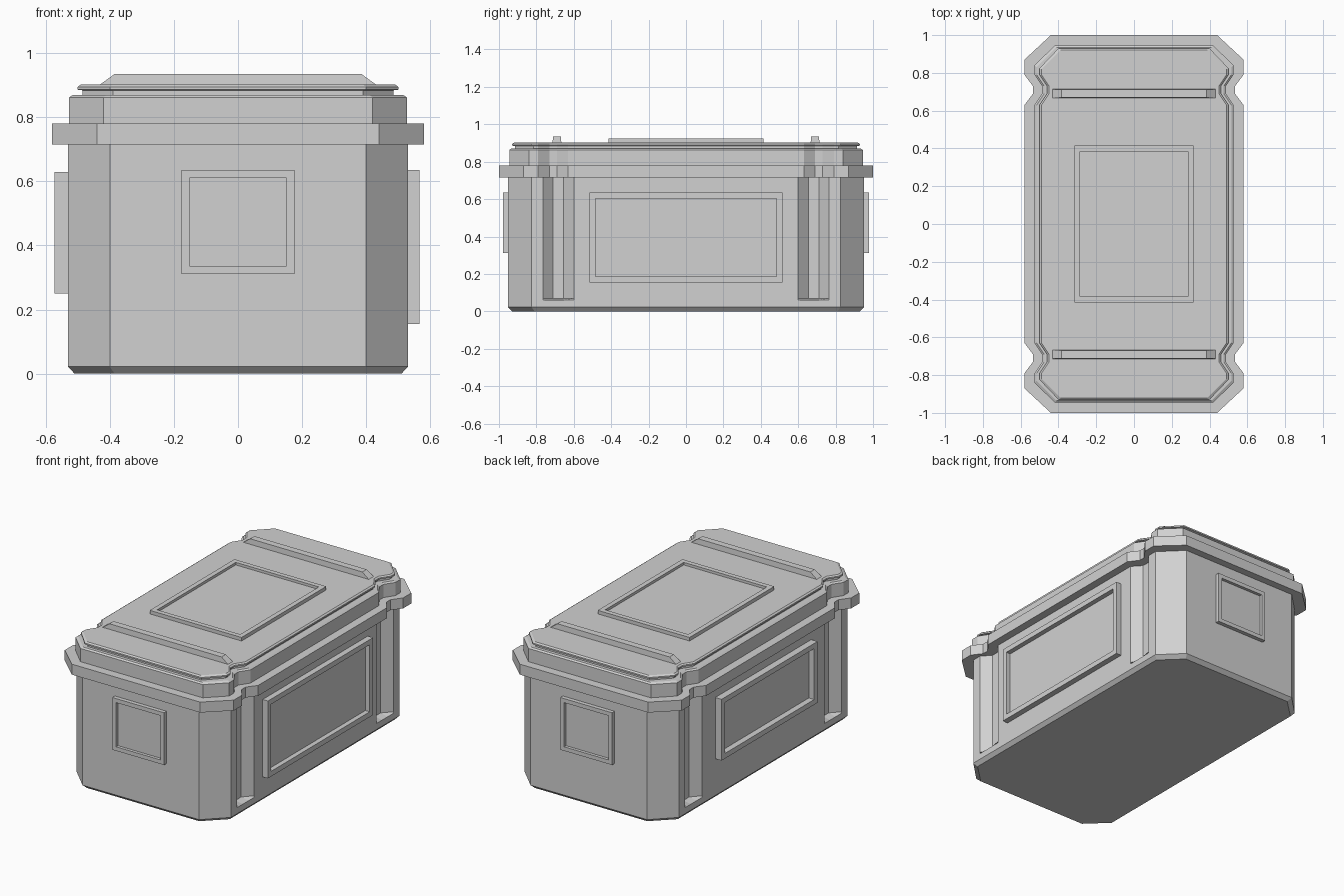
import bpy, bmesh
from math import radians
from mathutils import Matrix

cube = bpy.data.objects.get("Cube")
if cube:
    bpy.data.objects.remove(cube, do_unlink=True)

grey = bpy.data.materials.new("light grey")
grey.use_nodes = True
color = (0.64, 0.64, 0.64, 1)
grey.diffuse_color = color
grey.node_tree.nodes["Principled BSDF"].inputs["Base Color"].default_value = color


def loft(name, rings, matrix=Matrix()):
    """Join stacked outlines, given as (points, height), into a closed solid."""
    bm = bmesh.new()
    loops = [[bm.verts.new((x, y, z)) for x, y in pts] for pts, z in rings]
    for low, high in zip(loops, loops[1:]):
        for i in range(len(low)):
            j = (i + 1) % len(low)
            bm.faces.new((low[i], low[j], high[j], high[i]))
    bm.faces.new(loops[0][::-1])
    bm.faces.new(loops[-1])
    bmesh.ops.dissolve_limit(bm, angle_limit=radians(0.5), verts=bm.verts, edges=bm.edges)
    bm.transform(matrix)
    bmesh.ops.recalc_face_normals(bm, faces=bm.faces)
    mesh = bpy.data.meshes.new(name)
    bm.to_mesh(mesh)
    bm.free()
    mesh.materials.append(grey)
    obj = bpy.data.objects.new(name, mesh)
    bpy.context.collection.objects.link(obj)
    return obj


def outline(hx, hy, cx, cy, depth, notch):
    """Chamfered rectangle with a notch near each end of both long sides."""
    a, b, c, d = notch
    q = [(hx, a), (hx - depth, b), (hx - depth, c), (hx, d), (hx, cy), (cx, hy)]
    q += [(-x, y) for x, y in reversed(q)]
    return q + [(-x, -y) for x, y in q]


def rect(w, h):
    return [(w, -h), (w, h), (-w, h), (-w, -h)]


def panel(name, w, h, height, border, matrix):
    """Raised rectangular frame around a sunken field."""
    inner = rect(w - border, h - border)
    loft(name, [(rect(w, h), -0.01), (rect(w, h), height),
                (inner, height), (inner, 0.006)], matrix)


# Body with four vertical side grooves that stop above the floor
groove = (0.60, 0.655, 0.71, 0.765)
floor = outline(0.51, 0.93, 0.385, 0.81, 0, groove)
plain = outline(0.53, 0.953, 0.40, 0.825, 0, groove)
grooved = outline(0.53, 0.953, 0.40, 0.825, 0.05, groove)
loft("body", [(floor, 0), (plain, 0.022), (plain, 0.06), (grooved, 0.07), (grooved, 0.72)])

# Stepped lid
notch = (0.63, 0.69, 0.73, 0.79)
flange = outline(0.58, 1.0, 0.44, 0.87, 0.045, notch)
tier = outline(0.527, 0.945, 0.42, 0.84, 0.04, notch)
shoulder = outline(0.515, 0.935, 0.41, 0.83, 0.04, notch)
neck = outline(0.485, 0.915, 0.39, 0.815, 0.04, notch)
plate = outline(0.50, 0.93, 0.40, 0.825, 0.04, notch)
crown = outline(0.49, 0.92, 0.39, 0.82, 0.04, notch)
loft("lid", [(flange, 0.715), (flange, 0.78), (tier, 0.78), (tier, 0.862),
             (shoulder, 0.87), (neck, 0.87), (neck, 0.884), (plate, 0.886),
             (plate, 0.895), (crown, 0.902)])

# Lid cross ridges with sloping ends
for side, name in ((-1, "front_ridge"), (1, "back_ridge")):
    loft(name, [(rect(0.44, 0.024), 0.895), (rect(0.385, 0.021), 0.935)],
         Matrix.Translation((0, side * 0.69, 0)))

# Framed panels on the lid and all four walls
panel("lid_panel", 0.315, 0.415, 0.022, 0.03, Matrix.Translation((0, 0, 0.902)))
upright = Matrix.Rotation(radians(90), 4, 'X')


def wall(angle, distance, z):
    return (Matrix.Rotation(radians(angle), 4, 'Z')
            @ Matrix.Translation((0, -distance, z)) @ upright)


panel("front_panel", 0.177, 0.162, 0.025, 0.025, wall(0, 0.953, 0.473))
panel("back_panel", 0.177, 0.162, 0.025, 0.025, wall(180, 0.953, 0.473))
panel("left_panel", 0.515, 0.24, 0.036, 0.032, wall(90, 0.53, 0.395))
panel("right_panel", 0.47, 0.19, 0.043, 0.032, wall(-90, 0.53, 0.44))
